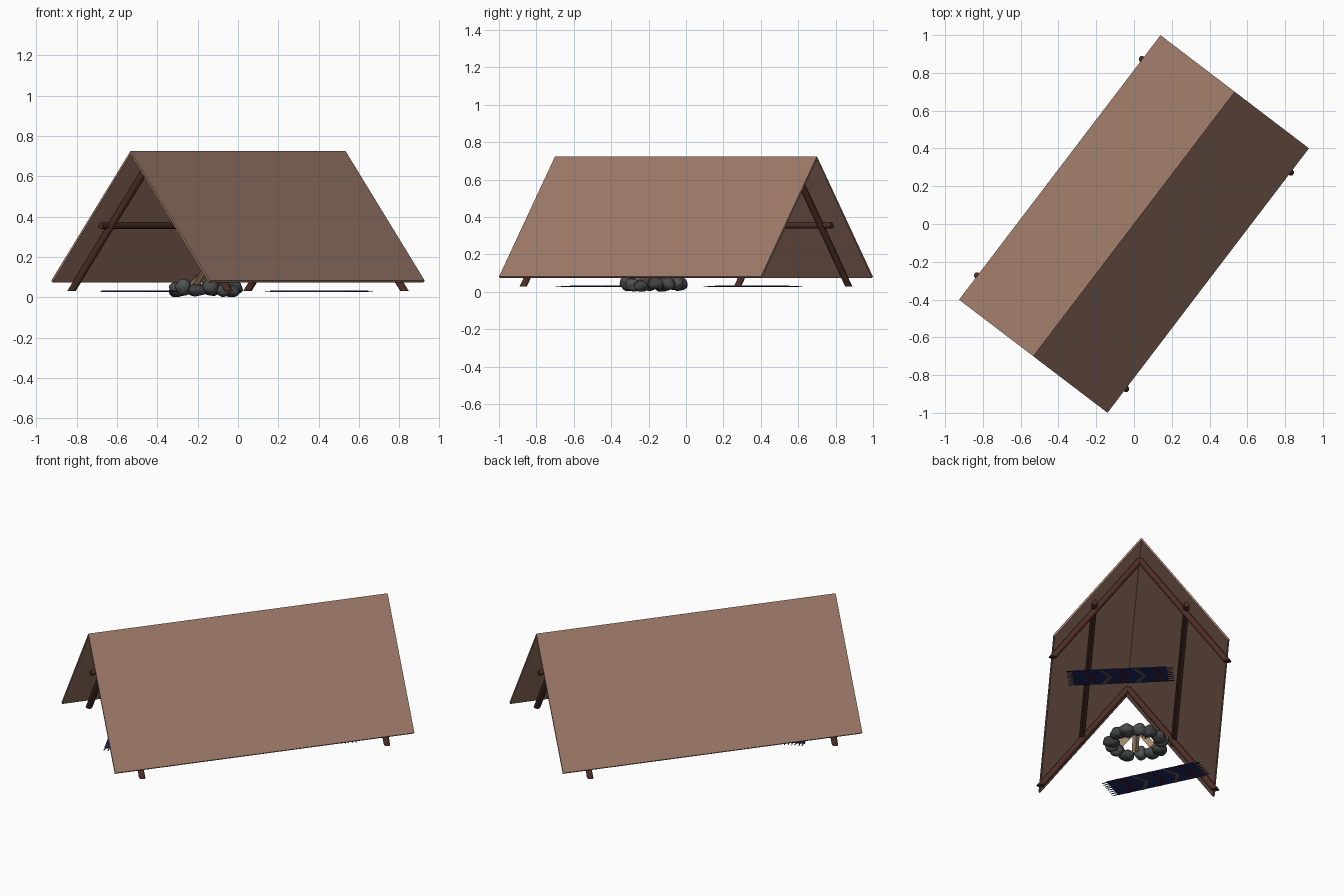
import bpy, bmesh, math, random
from mathutils import Matrix, Vector, noise

if "Cube" in bpy.data.objects:
    bpy.data.objects.remove(bpy.data.objects["Cube"])

random.seed(4)


def material(name, r, g, b):
    m = bpy.data.materials.new(name)
    m.diffuse_color = (r, g, b, 1)
    m.use_nodes = True
    m.node_tree.nodes["Principled BSDF"].inputs["Base Color"].default_value = m.diffuse_color
    return m


CANVAS = material("canvas", .34, .195, .14)
WOOD = material("dark_wood", .075, .027, .019)
STONES = [material("stone_%d" % i, c, c * 1.06, c * 1.06) for i, c in enumerate((.05, .065, .085))]
NAVY = material("navy_wool", .012, .022, .12)
RED = material("red_wool", .07, .008, .015)
TAN = material("tan_wool", .13, .09, .07)
BARK = material("bark", .13, .06, .035)
CUT_WOOD = material("cut_wood", .42, .28, .17)

TENT = Matrix.Rotation(math.radians(52.7), 4, 'Z')


def finish(bm, name, mats, matrix, smooth=False):
    bmesh.ops.recalc_face_normals(bm, faces=bm.faces)
    me = bpy.data.meshes.new(name)
    bm.to_mesh(me)
    bm.free()
    for m in mats:
        me.materials.append(m)
    for p in me.polygons:
        p.use_smooth = smooth
    ob = bpy.data.objects.new(name, me)
    bpy.context.collection.objects.link(ob)
    ob.matrix_world = matrix
    if smooth:
        me.set_sharp_from_angle(angle=math.radians(40))
    return ob


def prism(bm, outline, offset, mat=0):
    """Closed outline extruded along an offset vector."""
    face = bm.faces.new([bm.verts.new(p) for p in outline])
    out = bmesh.ops.extrude_face_region(bm, geom=[face])
    new = [g for g in out["geom"] if isinstance(g, bmesh.types.BMVert)]
    bmesh.ops.translate(bm, verts=new, vec=offset)
    for f in {f for v in list(face.verts) + new for f in v.link_faces}:
        f.material_index = mat


def pole(name, a, b, r, floor=None):
    """Round pole from a to b; the lower end may be cut level at a floor height."""
    a, b = Vector(a), Vector(b)
    d = (b - a).normalized()
    bm = bmesh.new()
    bmesh.ops.create_cone(bm, cap_ends=True, segments=12, radius1=r, radius2=r, depth=(b - a).length)
    bm.transform(Matrix.Translation((a + b) / 2) @ d.to_track_quat('Z', 'Y').to_matrix().to_4x4())
    if floor is not None:
        for v in bm.verts:
            if (v.co - a).dot(d) < .01:
                v.co += d * ((floor - v.co.z) / d.z)
    return finish(bm, name, [WOOD], TENT, True)


# Tent sheet: folded V profile swept along the ridge
bm = bmesh.new()
half = [(.494, .082), (.486, .074)]
profile = [(0, .725), half[0], half[1], (0, .709), (-half[1][0], half[1][1]), (-half[0][0], half[0][1])]
prism(bm, [(-.88, y, z) for y, z in profile], (1.76, 0, 0))
finish(bm, "tent_sheet", [CANVAS], TENT)

# Two A-frames and the two side rails
for sx, end in ((-1, "front"), (1, "back")):
    for sy, side in ((-1, "right"), (1, "left")):
        pole(f"{end}_{side}_pole", (sx * .72, sy * .49, .03), (sx * .72, 0, .67), .018, .03)
for sy, side in ((-1, "right"), (1, "left")):
    pole(f"{side}_rail", (-.785, sy * .258, .355), (.785, sy * .258, .355), .016)


# Woven rugs with chevron bands on both faces and tassels at both ends
def rug(name, x, y, angle):
    matrix = Matrix.Translation((x, y, .027)) @ Matrix.Rotation(math.radians(angle), 4, 'Z')
    L, W, T = .265, .08, .005
    bm = bmesh.new()
    prism(bm, [(-L, -W, 0), (L, -W, 0), (L, W, 0), (-L, W, 0)], (0, 0, T))
    for i in range(5):
        c, t = -.2 + i * .095, .011
        band = [(c - t, -W), (c + .05 - t, 0), (c - t, W), (c + t, W), (c + .05 + t, 0), (c + t, -W)]
        prism(bm, [(px, py, -.001) for px, py in band], (0, 0, T + .002), 1 + i % 2)
    for s in (-1, 1):
        for k in range(8):
            py = -W + .006 + k * (2 * W - .012) / 7
            tip = py + random.uniform(-.006, .006)
            prism(bm, [(s * L, py - .003, .001), (s * (L + .033), tip - .002, .001),
                       (s * (L + .033), tip + .002, .001), (s * L, py + .003, .001)], (0, 0, .003))
    finish(bm, name, [NAVY, RED, TAN], matrix)


rug("back_rug", .402, .36, 135)
rug("front_rug", -.49, -.395, 116)

# Fire ring: lumpy stones
FIRE = Matrix.Translation((-.16, -.17, 0))
COUNT = 13
for i in range(COUNT):
    a = math.tau * i / COUNT + random.uniform(-.06, .06)
    size = Vector((random.uniform(.036, .045), random.uniform(.036, .048), random.uniform(.03, .042)))
    bm = bmesh.new()
    bmesh.ops.create_icosphere(bm, subdivisions=3, radius=1)
    seed = Vector((i * 7.3, i * 3.1, 0))
    for v in bm.verts:
        v.co *= 1 + .25 * noise.noise(v.co * 1.3 + seed)
        v.co = v.co * size
    low = min(v.co.z for v in bm.verts)
    place = Matrix.Translation((.143 * math.cos(a), .143 * math.sin(a), -low + random.uniform(0, .012)))
    finish(bm, f"fire_stone_{i + 1}", [STONES[i % 3]], FIRE @ place @ Matrix.Rotation(a, 4, 'Z'), True)

# Firewood: split wedges leaning together
for i in range(5):
    a = math.tau * i / 5 + .3
    bm = bmesh.new()
    arc = [(.03 * math.cos(t), .03 * math.sin(t), 0) for t in (-.7, -.35, 0, .35, .7)]
    prism(bm, [(-.006, 0, 0)] + arc, (0, 0, .12))
    bm.normal_update()
    bmesh.ops.recalc_face_normals(bm, faces=bm.faces)
    for f in bm.faces:
        f.material_index = 0 if f.normal.x > .6 else 1
    lean = Matrix.Rotation(a, 4, 'Z') @ Matrix.Translation((.085, 0, .03)) @ Matrix.Rotation(-.8, 4, 'Y')
    finish(bm, f"firewood_{i + 1}", [BARK, CUT_WOOD], FIRE @ lean)
